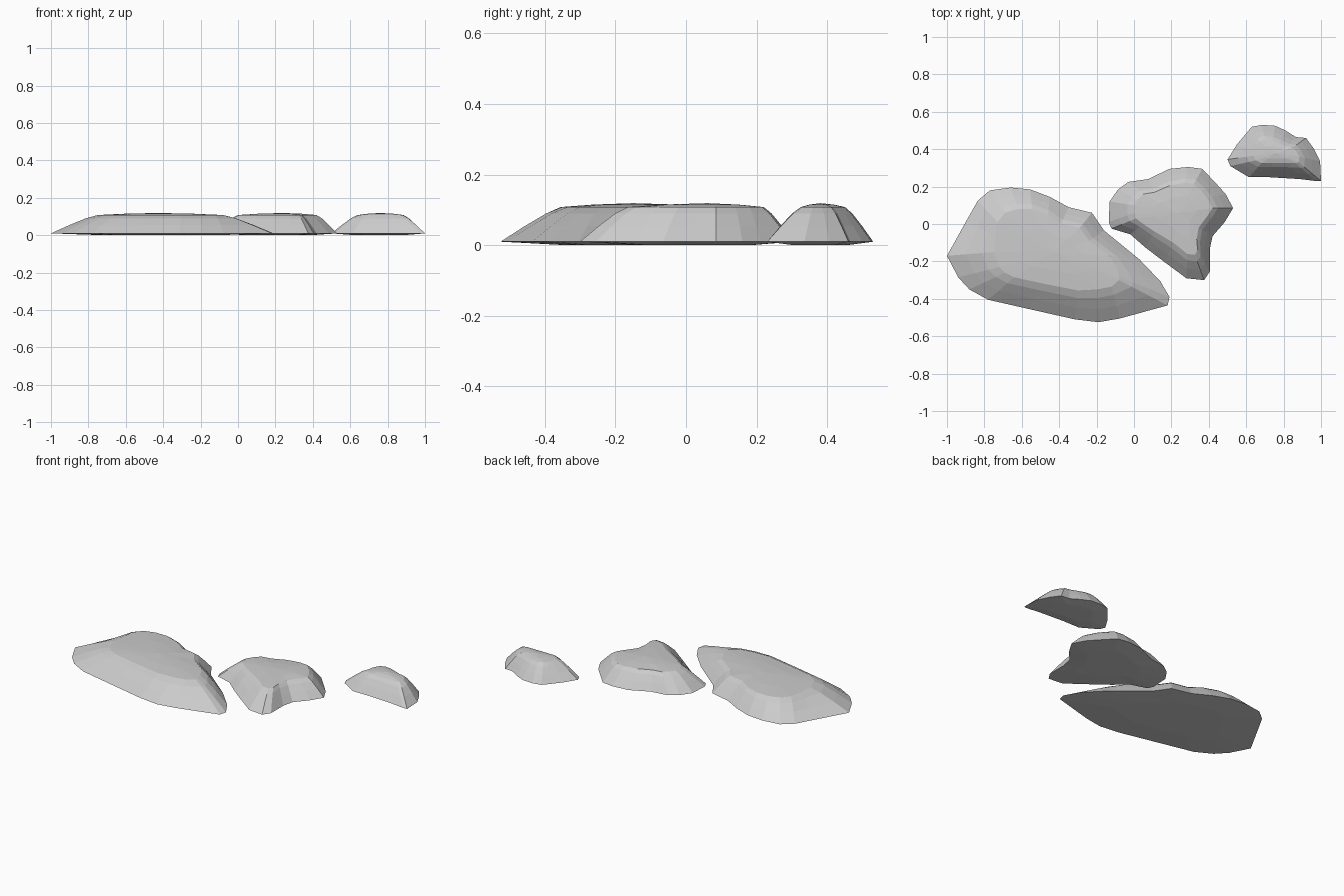
import bpy, bmesh
from mathutils import Vector

# (fraction from base edge to top rim, height) of each side ring
SIDE = [(0.0, 0.010), (0.40, 0.055), (0.74, 0.090), (1.0, 0.108)]


def stone(name, pairs, centre):
    """Low stone: each pair is base x, y and matching top-rim x, y (counter-clockwise)."""
    bm = bmesh.new()
    c = Vector(centre)
    rims = [(Vector(p[:2]), Vector(p[2:])) for p in pairs]
    rings = []

    # underside, slightly bellied
    rings.append([bm.verts.new((*b.lerp(c, 0.45), 0.001)) for b, t in rims])
    # sloping side and rounded shoulder
    for f, z in SIDE:
        rings.append([bm.verts.new((*b.lerp(t, f), z)) for b, t in rims])
    # gently domed top
    rings.append([bm.verts.new((*t.lerp(c, 0.45), 0.115)) for b, t in rims])

    n = len(rims)
    for lo, hi in zip(rings, rings[1:]):
        for i in range(n):
            j = (i + 1) % n
            bm.faces.new((lo[i], lo[j], hi[j], hi[i]))
    top = bm.verts.new((*c, 0.119))
    bottom = bm.verts.new((*c, 0.0))
    for i in range(n):
        j = (i + 1) % n
        bm.faces.new((rings[-1][i], rings[-1][j], top))
        bm.faces.new((rings[0][j], rings[0][i], bottom))
    bmesh.ops.recalc_face_normals(bm, faces=bm.faces)

    mesh = bpy.data.meshes.new(name)
    bm.to_mesh(mesh)
    bm.free()
    bpy.context.collection.objects.link(bpy.data.objects.new(name, mesh))


# Large stone, front left
stone("large_stone", [
    (-1, -.17, -.75, -.15), (-.94, -.285, -.72, -.23), (-.88, -.35, -.69, -.26),
    (-.78, -.405, -.64, -.285), (-.56, -.455, -.48, -.32), (-.315, -.51, -.30, -.355),
    (-.19, -.525, -.20, -.35), (-.075, -.505, -.12, -.335), (.18, -.435, -.08, -.30),
    (.19, -.39, -.08, -.28), (.14, -.305, -.09, -.24), (.03, -.19, -.13, -.17),
    (-.16, -.035, -.24, -.09), (-.225, .06, -.29, -.02), (-.35, .09, -.39, 0),
    (-.45, .145, -.46, .05), (-.555, .185, -.545, .08), (-.66, .195, -.62, .08),
    (-.77, .18, -.69, .06), (-.835, .125, -.73, .01), (-.9, .01, -.74, -.06),
], (-.43, -.15))

# Middle stone with a tail towards the front
stone("middle_stone", [
    (-.135, .01, .00, .06), (-.12, -.025, .01, .03), (-.02, -.055, .05, .00),
    (.06, -.125, .11, -.04), (.165, -.205, .21, -.10), (.28, -.29, .285, -.16),
    (.375, -.30, .325, -.165), (.405, -.255, .34, -.14), (.405, -.135, .335, -.08),
    (.42, -.065, .345, -.02), (.485, .01, .39, .04), (.53, .085, .42, .085),
    (.49, .16, .39, .14), (.445, .21, .36, .18), (.365, .295, .32, .215),
    (.29, .305, .27, .22), (.19, .295, .19, .205), (.075, .24, .11, .17),
    (-.03, .225, .05, .16), (-.085, .185, .02, .13), (-.13, .12, .00, .10),
], (.24, .06))

# Small stone, back right
stone("small_stone", [
    (.50, .345, .64, .365), (.515, .31, .65, .34), (.615, .25, .68, .325),
    (.725, .25, .74, .325), (.89, .24, .83, .325), (.97, .23, .865, .325),
    (1.0, .23, .88, .33), (.995, .335, .885, .36), (.96, .405, .87, .385),
    (.92, .46, .85, .41), (.865, .465, .82, .415), (.81, .50, .78, .43),
    (.755, .525, .74, .445), (.685, .53, .70, .45), (.63, .52, .67, .44),
    (.60, .485, .655, .42), (.55, .425, .645, .395),
], (.76, .38))
